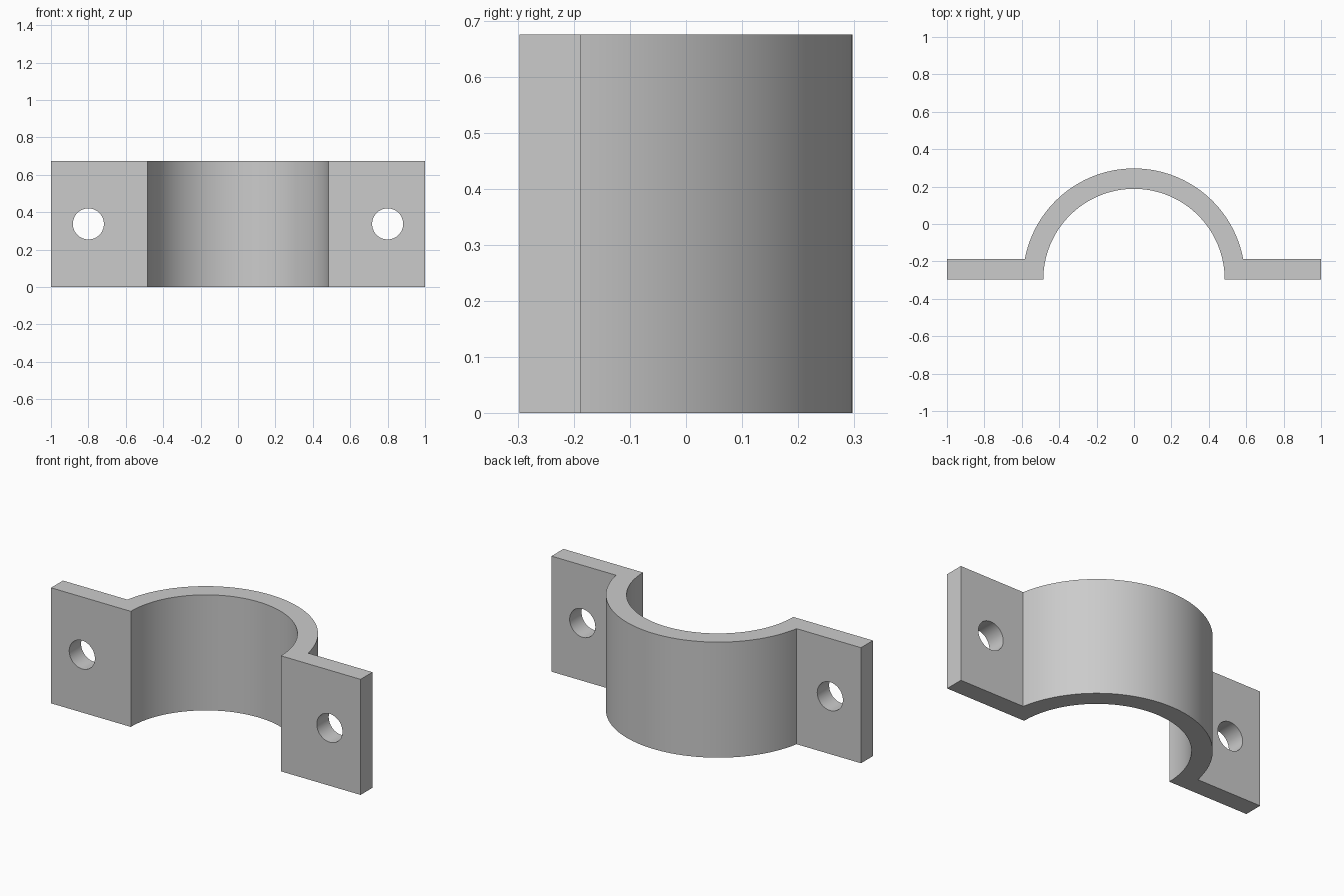
import bpy
import bmesh
from math import asin, cos, pi, radians, sin

if "Cube" in bpy.data.objects:
    bpy.data.objects.remove(bpy.data.objects["Cube"], do_unlink=True)

HEIGHT = 0.675
FRONT = -0.297          # front plane, also the arc centre
THICK = 0.11
INNER = 0.485
OUTER = INNER + 0.109
HOLE_X, HOLE_R = 0.8, 0.083
STEPS = 64

steel = bpy.data.materials.new("plain grey")
steel.use_nodes = True
grey = (0.6, 0.6, 0.6, 1)
steel.diffuse_color = grey
steel.node_tree.nodes["Principled BSDF"].inputs["Base Color"].default_value = grey


def arc(radius, start, end):
    angles = [start + (end - start) * i / STEPS for i in range(STEPS + 1)]
    return [(radius * cos(a), FRONT + radius * sin(a)) for a in angles]


# Strap outline: right flange, outer arch, left flange, inner arch
lift = asin(THICK / OUTER)
outline = [(1, FRONT), (1, FRONT + THICK)]
outline += arc(OUTER, lift, pi - lift)
outline += [(-1, FRONT + THICK), (-1, FRONT)]
outline += arc(INNER, pi, 0)

bm = bmesh.new()
base = bm.faces.new([bm.verts.new((x, y, 0)) for x, y in outline])
top = bmesh.ops.extrude_face_region(bm, geom=[base])["geom"]
bmesh.ops.translate(bm, vec=(0, 0, HEIGHT),
                    verts=[v for v in top if isinstance(v, bmesh.types.BMVert)])
bmesh.ops.recalc_face_normals(bm, faces=bm.faces)
mesh = bpy.data.meshes.new("pipe_clamp_half")
bm.to_mesh(mesh)
bm.free()
mesh.materials.append(steel)
clamp = bpy.data.objects.new("pipe_clamp_half", mesh)
bpy.context.collection.objects.link(clamp)

# Bolt holes through both flanges
for side in (-1, 1):
    bpy.ops.mesh.primitive_cylinder_add(
        vertices=48, radius=HOLE_R, depth=THICK * 3,
        location=(side * HOLE_X, FRONT + THICK / 2, HEIGHT / 2),
        rotation=(pi / 2, 0, 0))
    cutter = bpy.context.object
    cutter.name = "bolt_hole_cutter"
    cutter.hide_render = True
    cutter.data.materials.append(steel)
    cut = clamp.modifiers.new("bolt_hole", "BOOLEAN")
    cut.operation = "DIFFERENCE"
    cut.solver = "EXACT"
    cut.object = cutter
    bpy.context.view_layer.objects.active = clamp
    bpy.ops.object.modifier_apply(modifier=cut.name)
    bpy.data.objects.remove(cutter, do_unlink=True)

# Smooth curved walls, crisp edges
bpy.ops.object.select_all(action="DESELECT")
clamp.select_set(True)
bpy.context.view_layer.objects.active = clamp
bpy.ops.object.shade_smooth_by_angle(angle=radians(30))
